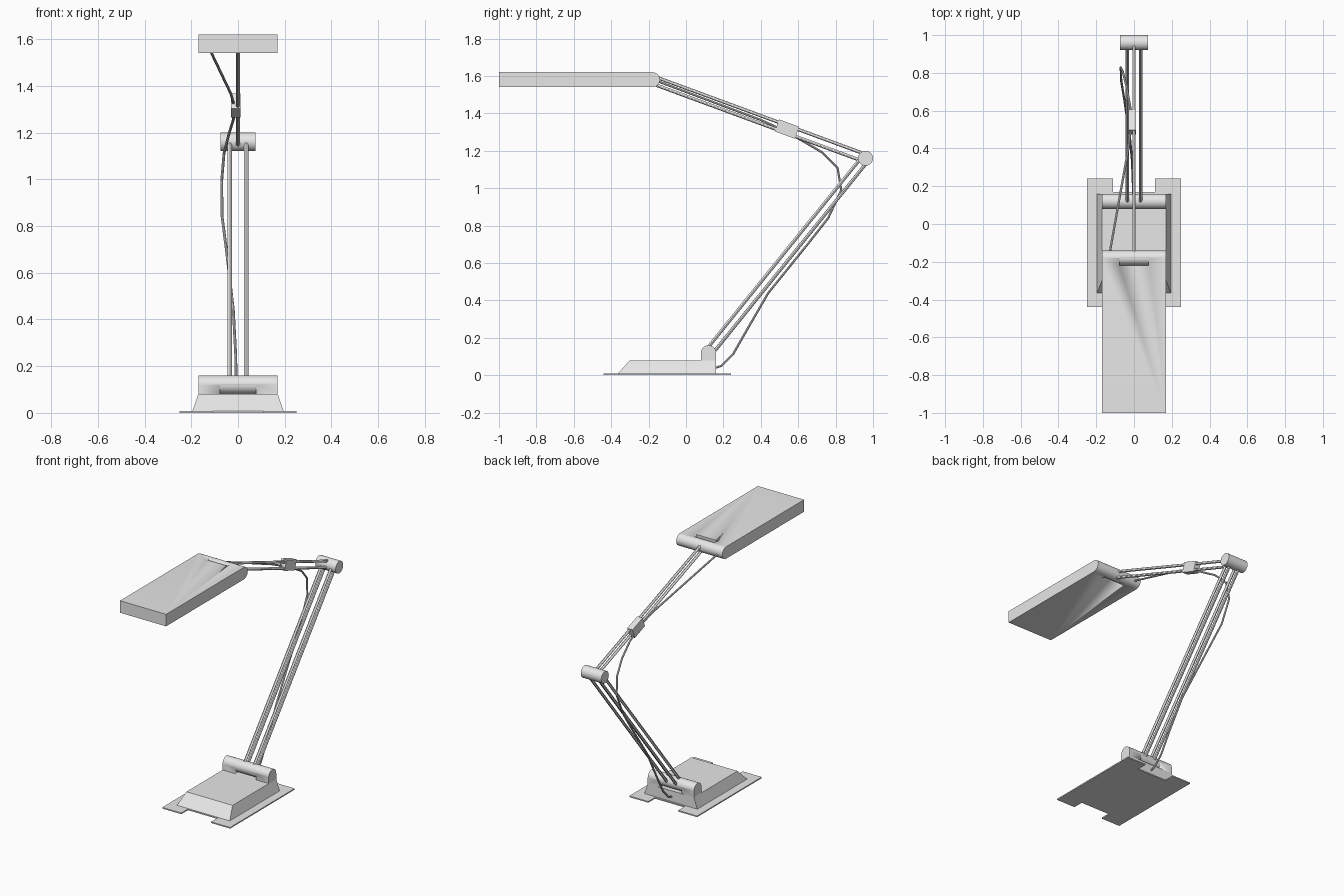
import bpy, bmesh
from math import sin, cos, pi
from mathutils import Vector

cube = bpy.data.objects.get("Cube")
if cube:
    bpy.data.objects.remove(cube, do_unlink=True)

grey = bpy.data.materials.new("light_grey")
grey.use_nodes = True
grey.diffuse_color = (0.8, 0.8, 0.8, 1)
grey.node_tree.nodes["Principled BSDF"].inputs["Base Color"].default_value = (0.8, 0.8, 0.8, 1)


def activate(ob):
    bpy.ops.object.select_all(action='DESELECT')
    ob.select_set(True)
    bpy.context.view_layer.objects.active = ob


def finish(name, bm):
    bmesh.ops.recalc_face_normals(bm, faces=bm.faces[:])
    me = bpy.data.meshes.new(name)
    bm.to_mesh(me)
    bm.free()
    me.materials.append(grey)
    ob = bpy.data.objects.new(name, me)
    bpy.context.collection.objects.link(ob)
    activate(ob)
    bpy.ops.object.shade_smooth_by_angle()
    return ob


def prism(name, outline, offset):
    """Extrude a flat outline along an offset."""
    bm = bmesh.new()
    face = bm.faces.new([bm.verts.new(p) for p in outline])
    ext = bmesh.ops.extrude_face_region(bm, geom=[face])
    moved = [g for g in ext["geom"] if isinstance(g, bmesh.types.BMVert)]
    bmesh.ops.translate(bm, vec=offset, verts=moved)
    return finish(name, bm)


def box(name, lo, hi):
    outline = [(lo[0], lo[1], lo[2]), (hi[0], lo[1], lo[2]),
               (hi[0], hi[1], lo[2]), (lo[0], hi[1], lo[2])]
    return prism(name, outline, (0, 0, hi[2] - lo[2]))


def rod(name, a, b, radius, sides):
    a, b = Vector(a), Vector(b)
    bm = bmesh.new()
    bmesh.ops.create_cone(bm, cap_ends=True, segments=sides, radius1=radius,
                          radius2=radius, depth=(b - a).length)
    turn = (b - a).to_track_quat('Z', 'Y').to_matrix().to_4x4()
    turn.translation = (a + b) / 2
    bm.transform(turn)
    return finish(name, bm)


def arc(x, cy, cz, r, start, steps=16):
    """Half circle in the side plane."""
    return [(x, cy + r * cos(start + pi * i / steps), cz + r * sin(start + pi * i / steps))
            for i in range(steps + 1)]


def cut(ob, lo, hi):
    cutter = box("slot_cutter", lo, hi)
    cutter.hide_render = True
    mod = ob.modifiers.new("slot", 'BOOLEAN')
    mod.operation, mod.solver, mod.object = 'DIFFERENCE', 'EXACT', cutter
    activate(ob)
    bpy.ops.object.modifier_apply(modifier=mod.name)
    bpy.data.objects.remove(cutter, do_unlink=True)


BASE = Vector((0, 0.12, 0.12))
ELBOW = Vector((0, 0.96, 1.16))
NECK = Vector((0, -0.18, 1.58))
R, HALF, SLOT = 0.04, 0.17, 0.078

# Floor plate with a notch at the front and the back
right_edge = [(0.11, -0.37), (0.11, -0.44), (0.25, -0.44),
              (0.25, 0.24), (0.11, 0.24), (0.11, 0.17)]
left_edge = [(-x, y) for x, y in reversed(right_edge)]
prism("floor_plate", [(x, y, 0) for x, y in right_edge + left_edge], (0, 0, 0.008))

# Base body with sloped front and sides
bm = bmesh.new()
rings = [[bm.verts.new((sx * w, y, z)) for sx, y in
          ((-1, front), (1, front), (1, 0.16), (-1, 0.16))]
         for w, front, z in ((0.195, -0.365, 0.008), (HALF, -0.30, 0.08))]
bm.faces.new(rings[0])
bm.faces.new(rings[1])
for i in range(4):
    j = (i + 1) % 4
    bm.faces.new((rings[0][i], rings[0][j], rings[1][j], rings[1][i]))
finish("base_body", bm)

# Rounded hinge housing on the base, slotted below the barrel
outline = [(-HALF, 0.08, 0.08), (-HALF, 0.16, 0.08)] + arc(-HALF, BASE.y, BASE.z, R, 0)
housing = prism("hinge_housing", outline, (2 * HALF, 0, 0))
cut(housing, (-SLOT, 0, 0.07), (SLOT, 0.2, BASE.z))

# Lamp head with rounded rear end and a slot in front of its barrel
outline = [(-HALF, -1, 1.62), (-HALF, -1, 1.54)] + arc(-HALF, NECK.y, NECK.z, R, -pi / 2)
head = prism("lamp_head", outline, (2 * HALF, 0, 0))
cut(head, (-SLOT, NECK.y - R, 1.5), (SLOT, NECK.y, 1.7))

# Hinge barrels
for name, c, r in (("base_barrel", BASE, R - 0.001), ("elbow_barrel", ELBOW, R),
                   ("neck_barrel", NECK, R - 0.001)):
    half = 0.075 if name == "elbow_barrel" else SLOT
    rod(name, c - Vector((half, 0, 0)), c + Vector((half, 0, 0)), r, 32)

# Arm rods: two pairs below the elbow, one pair above
for label, a, b, xs in (("lower_arm", BASE, ELBOW, (-0.035, 0.035)),
                        ("upper_arm", ELBOW, NECK, (0,))):
    side = (b - a).normalized().cross(Vector((1, 0, 0))) * 0.02
    for x in xs:
        for s in (-1, 1):
            shift = side * s + Vector((x, 0, 0))
            rod(label + "_rod", a + shift, b + shift, 0.009, 12)

# Cable clip around the upper arm
along = (NECK - ELBOW).normalized()
up = along.cross(Vector((1, 0, 0))) * 0.034
mid = Vector((-0.03, 0.54, 1.316))
prism("cable_clip", [mid + along * s * 0.057 + up * t
                     for s, t in ((-1, -1), (1, -1), (1, 1), (-1, 1))], (0.04, 0, 0))

# Cable from the head through the clip and down to the base
path = [(-0.13, -0.16, 1.575), (-0.03, 0.40, 1.365), (-0.015, 0.52, 1.31),
        (-0.02, 0.62, 1.255), (-0.04, 0.73, 1.19), (-0.06, 0.81, 1.11),
        (-0.07, 0.83, 0.99), (-0.068, 0.76, 0.84), (-0.05, 0.65, 0.70),
        (-0.02, 0.44, 0.44), (-0.01, 0.33, 0.25), (-0.007, 0.25, 0.11),
        (-0.005, 0.19, 0.05), (-0.005, 0.14, 0.035)]
curve = bpy.data.curves.new("cable", 'CURVE')
curve.dimensions = '3D'
curve.bevel_depth = 0.006
curve.bevel_resolution = 2
curve.use_fill_caps = True
spline = curve.splines.new('POLY')
spline.points.add(len(path) - 1)
for point, co in zip(spline.points, path):
    point.co = (*co, 1)
curve.materials.append(grey)
cable = bpy.data.objects.new("cable", curve)
bpy.context.collection.objects.link(cable)
activate(cable)
bpy.ops.object.convert(target='MESH')
bpy.ops.object.shade_smooth_by_angle()
